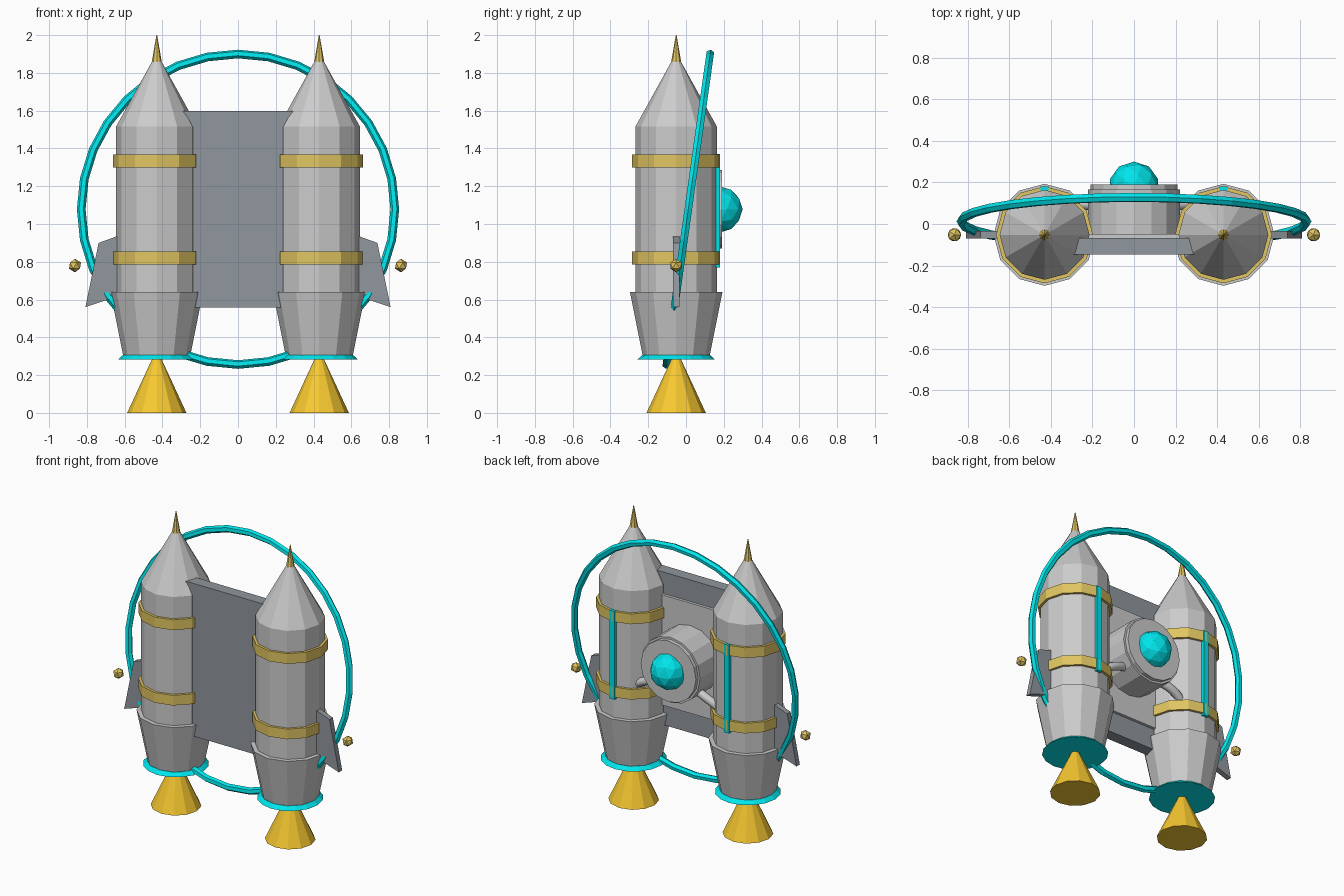
import bpy, bmesh
from math import radians
from mathutils import Vector

if "Cube" in bpy.data.objects:
    bpy.data.objects.remove(bpy.data.objects["Cube"])

TX, TY = 0.43, -0.052      # tank axis
HUB_Z = 1.077


def mat(name, rgb):
    m = bpy.data.materials.new(name)
    m.diffuse_color = (*rgb, 1)
    m.use_nodes = True
    m.node_tree.nodes["Principled BSDF"].inputs["Base Color"].default_value = m.diffuse_color
    return m


CYAN = mat("cyan", (0.0, 0.78, 0.83))
GOLD = mat("gold", (0.75, 0.56, 0.12))
FLAME = mat("orange", (0.93, 0.58, 0.03))
WHITE = mat("white", (0.85, 0.85, 0.86))
DARK = mat("slate", (0.28, 0.31, 0.34))


def finish(name, m=None):
    ob = bpy.context.object
    ob.name = name
    if m:
        ob.data.materials.append(m)
    return ob


def frustum(name, x, z0, z1, r0, r1, m=None, n=12):
    bpy.ops.mesh.primitive_cone_add(vertices=n, radius1=r0, radius2=r1, depth=z1 - z0,
                                    location=(x, TY, (z0 + z1) / 2))
    return finish(name, m)


def box(name, lo, hi, m=None):
    lo, hi = Vector(lo), Vector(hi)
    bpy.ops.mesh.primitive_cube_add(size=1, location=(lo + hi) / 2)
    ob = finish(name, m)
    ob.scale = hi - lo
    return ob


def disc_y(name, y0, y1, r, n=16, m=None):
    bpy.ops.mesh.primitive_cylinder_add(vertices=n, radius=r, depth=y1 - y0,
                                        location=(0, (y0 + y1) / 2, HUB_Z),
                                        rotation=(radians(90), 0, 0))
    return finish(name, m)


def ico(name, loc, r, sub, m):
    bpy.ops.mesh.primitive_ico_sphere_add(subdivisions=sub, radius=r, location=loc)
    return finish(name, m)


def fin(name, s):
    # swept plate from an outline in the xz plane
    outline = [(0.60, 0.95), (0.738, 0.90), (0.808, 0.56), (0.58, 0.635)]
    bm = bmesh.new()
    f = bm.faces.new([bm.verts.new((s * x, TY - 0.018, z)) for x, z in outline])
    ext = bmesh.ops.extrude_face_region(bm, geom=[f])["geom"]
    bmesh.ops.translate(bm, vec=(0, 0.036, 0),
                        verts=[v for v in ext if isinstance(v, bmesh.types.BMVert)])
    bmesh.ops.recalc_face_normals(bm, faces=bm.faces)
    me = bpy.data.meshes.new(name)
    bm.to_mesh(me)
    bm.free()
    me.materials.append(DARK)
    bpy.context.collection.objects.link(bpy.data.objects.new(name, me))


def pipe(name, pts, r):
    cu = bpy.data.curves.new(name, "CURVE")
    cu.dimensions = "3D"
    cu.bevel_depth = r
    cu.bevel_resolution = 2
    cu.use_fill_caps = True
    sp = cu.splines.new("BEZIER")
    sp.resolution_u = 4
    sp.bezier_points.add(len(pts) - 1)
    for bp, p in zip(sp.bezier_points, pts):
        bp.co = p
        bp.handle_left_type = bp.handle_right_type = "AUTO"
    bpy.context.collection.objects.link(bpy.data.objects.new(name, cu))


for side, s in (("left", -1), ("right", 1)):
    x = s * TX
    # rocket tank stack
    frustum(f"{side}_flame", x, 0.0, 0.33, 0.157, 0.004, FLAME)
    frustum(f"{side}_nozzle_glow", x, 0.283, 0.307, 0.205, 0.178, CYAN, 16)
    frustum(f"{side}_nozzle_bell", x, 0.305, 0.64, 0.178, 0.245)
    frustum(f"{side}_tank", x, 0.62, 1.515, 0.216, 0.216)
    frustum(f"{side}_lower_band", x, 0.785, 0.854, 0.233, 0.233, GOLD)
    frustum(f"{side}_upper_band", x, 1.298, 1.368, 0.233, 0.233, GOLD)
    frustum(f"{side}_nose_cone", x, 1.515, 1.86, 0.216, 0.025, WHITE)
    frustum(f"{side}_spike", x, 1.855, 2.0, 0.027, 0.002, GOLD, 8)
    # light strip on the back of the tank
    box(f"{side}_light_strip", (x - 0.019, 0.145, 0.77), (x + 0.019, 0.18, 1.37), CYAN)
    # fin and its marker ball
    fin(f"{side}_fin", s)
    ico(f"{side}_fin_ball", (s * 0.863, TY, 0.78), 0.036, 1, GOLD)
    # fuel pipe from hub to tank
    pipe(f"{side}_fuel_pipe", [(s * 0.12, 0.08, 0.95), (s * 0.23, 0.095, 0.915),
                               (s * 0.33, 0.08, 0.86)], 0.028)

# harness plates
box("front_plate", (-0.3, -0.147, 0.557), (0.3, -0.067, 1.597), DARK)
box("rear_plate", (-0.26, -0.07, 0.70), (0.26, -0.048, 1.45))

# central hub with glowing core
disc_y("hub", -0.05, 0.165, 0.222)
disc_y("hub_lip", 0.16, 0.19, 0.208)
ico("core_dome", (0, 0.178, HUB_Z), 0.122, 2, CYAN)

# tilted energy ring
bpy.ops.mesh.primitive_torus_add(major_radius=0.83, minor_radius=0.023, major_segments=32,
                                 minor_segments=6, location=(0, 0.012, 1.078),
                                 rotation=(radians(82), 0, 0))
finish("energy_ring", CYAN)
